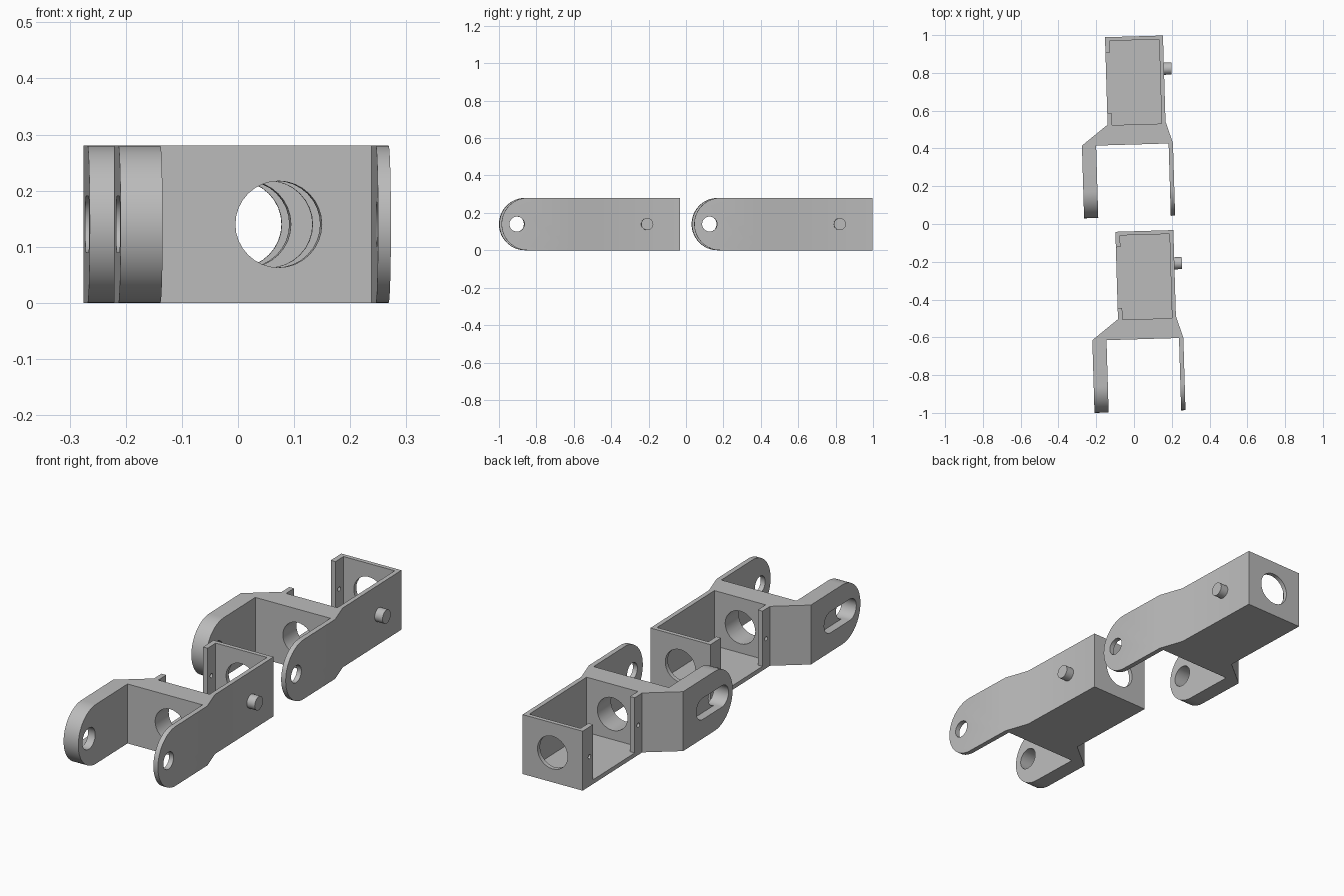
import bpy
import bmesh
from math import pi, cos, sin, radians
from mathutils import Matrix, Vector

cube = bpy.data.objects.get("Cube")
if cube:
    bpy.data.objects.remove(cube, do_unlink=True)

grey = bpy.data.materials.new("plain grey")
grey.use_nodes = True
grey.diffuse_color = (0.5, 0.5, 0.5, 1)
grey.node_tree.nodes["Principled BSDF"].inputs["Base Color"].default_value = (0.5, 0.5, 0.5, 1)

HEIGHT = 0.28
MID = HEIGHT / 2


def prism(name, points, start, depth):
    """Extrude a closed outline of 3D points along a depth vector."""
    bm = bmesh.new()
    face = bm.faces.new([bm.verts.new(Vector(p) + Vector(start)) for p in points])
    top = bmesh.ops.extrude_face_region(bm, geom=[face])
    moved = [v for v in top["geom"] if isinstance(v, bmesh.types.BMVert)]
    bmesh.ops.translate(bm, verts=moved, vec=depth)
    bmesh.ops.recalc_face_normals(bm, faces=bm.faces)
    mesh = bpy.data.meshes.new(name)
    bm.to_mesh(mesh)
    bm.free()
    mesh.materials.append(grey)
    obj = bpy.data.objects.new(name, mesh)
    bpy.context.collection.objects.link(obj)
    return obj


def box(x0, x1, y0, y1, z0, z1):
    outline = [(x0, y0, 0), (x1, y0, 0), (x1, y1, 0), (x0, y1, 0)]
    return prism("cutter", outline, (0, 0, z0), (0, 0, z1 - z0))


def arc(cy, r, a0, a1, n):
    """Arc in the side plane around the middle height."""
    steps = [a0 + (a1 - a0) * i / n for i in range(n + 1)]
    return [(0, cy + r * cos(a), MID + r * sin(a)) for a in steps]


def side_bore(y0, y1, r, x0, x1, name="cutter"):
    """Round bore or slot running along x."""
    outline = arc(y0, r, pi / 2, 3 * pi / 2, 16) + arc(y1, r, -pi / 2, pi / 2, 16)
    if y0 == y1:
        outline = arc(y0, r, 0, 2 * pi, 32)[:-1]
    return prism(name, outline, (x0, 0, 0), (x1 - x0, 0, 0))


def boolean(obj, tool, mode):
    mod = obj.modifiers.new("cut", "BOOLEAN")
    mod.operation = mode
    mod.solver = "EXACT"
    mod.object = tool
    tool.hide_render = True
    bpy.context.view_layer.update()
    graph = bpy.context.evaluated_depsgraph_get()
    mesh = bpy.data.meshes.new_from_object(obj.evaluated_get(graph))
    obj.modifiers.clear()
    obj.data = mesh
    bpy.data.objects.remove(tool, do_unlink=True)


# Plan outline: box, flared neck and two unequal fork arms
plan = [(-0.139, 0.493), (0.168, 0.493), (0.168, 0.037), (0.204, -0.077),
        (0.204, -0.6), (0.181, -0.6), (0.181, -0.079), (-0.203, -0.079),
        (-0.203, -0.6), (-0.278, -0.6), (-0.278, -0.077), (-0.139, 0.03)]
link = prism("link_body", [(x, y, 0) for x, y in plan], (0, 0, -0.1), (0, 0, 0.5))

# Side profile rounds the arm tips
profile = arc(-0.322, MID, pi / 2, 3 * pi / 2, 32) + [(0, 0.7, 0), (0, 0.7, HEIGHT)]
boolean(link, prism("cutter", profile, (-0.5, 0, 0), (1, 0, 0)), "INTERSECT")

# Box cavity and the open side between the lips
boolean(link, box(-0.115, 0.147, 0.027, 0.473, 0.02, 0.5), "DIFFERENCE")
boolean(link, box(-0.3, -0.1, 0.088, 0.411, 0.02, 0.5), "DIFFERENCE")

# Large bore through both cross walls
ring = [(0.015 + 0.077 * cos(a), 0, MID + 0.077 * sin(a))
        for a in [2 * pi * i / 32 for i in range(32)]]
boolean(link, prism("cutter", ring, (0, -0.2, 0), (0, 0.9, 0)), "DIFFERENCE")

# Arm pivot holes, outer slot recess and small lip holes
for y0, y1, r, x0, x1 in [(-0.38, -0.38, 0.04, 0.1, 0.3),
                          (-0.38, -0.38, 0.05, -0.4, -0.1),
                          (-0.38, -0.23, 0.05, -0.4, -0.24),
                          (0.06, 0.06, 0.01, -0.16, -0.1),
                          (0.44, 0.44, 0.01, -0.2, -0.1)]:
    boolean(link, side_bore(y0, y1, r, x0, x1), "DIFFERENCE")

# Round peg on the closed side
peg = side_bore(0.317, 0.317, 0.032, 0.16, 0.208, "side_peg")

# Second link, in line ahead of the first
parts = [link, peg]
turn = Matrix.Rotation(radians(1.7), 4, "Z")
for obj in [link, peg]:
    twin = obj.copy()
    twin.data = obj.data.copy()
    twin.name = "front_" + obj.name
    bpy.context.collection.objects.link(twin)
    twin.matrix_world = Matrix.Translation((0.055, -0.53, 0)) @ turn
    obj.name = "rear_" + obj.name
    obj.matrix_world = Matrix.Translation((0, 0.5, 0)) @ turn
    parts.append(twin)

bpy.ops.object.select_all(action="DESELECT")
for obj in parts:
    obj.select_set(True)
bpy.context.view_layer.objects.active = link
bpy.ops.object.shade_smooth_by_angle(angle=radians(30))
